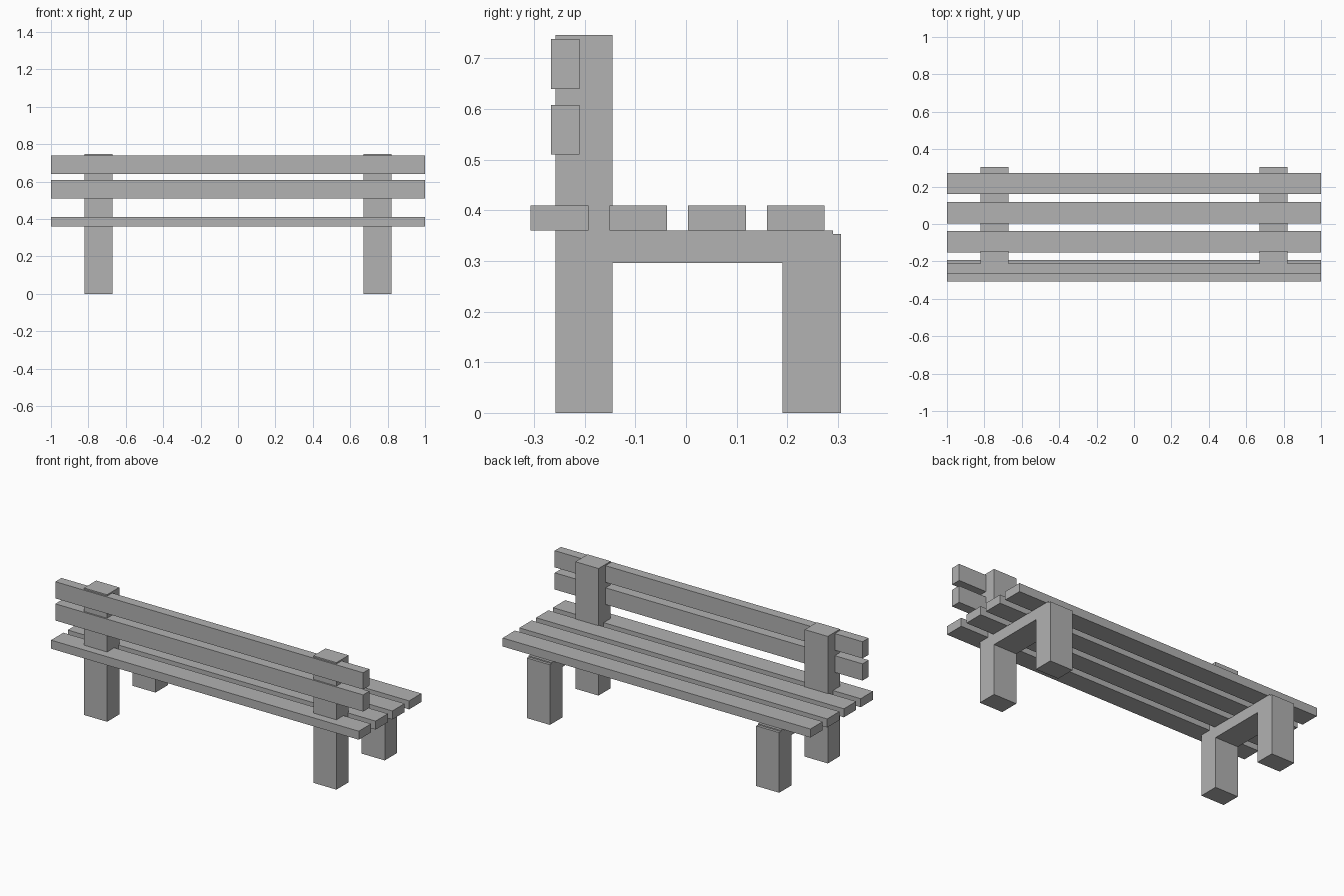
import bpy
import bmesh

if "Cube" in bpy.data.objects:
    bpy.data.objects.remove(bpy.data.objects["Cube"], do_unlink=True)

grey = bpy.data.materials.new("plain grey")
grey.use_nodes = True
colour = (0.445, 0.445, 0.445, 1)
grey.diffuse_color = colour
grey.node_tree.nodes["Principled BSDF"].inputs["Base Color"].default_value = colour


def extrude_profile(name, profile, x0, x1):
    """Extrude a closed (y, z) outline along x."""
    bm = bmesh.new()
    face = bm.faces.new([bm.verts.new((x0, y, z)) for y, z in profile])
    side = bmesh.ops.extrude_face_region(bm, geom=[face])["geom"]
    verts = [v for v in side if isinstance(v, bmesh.types.BMVert)]
    bmesh.ops.translate(bm, verts=verts, vec=(x1 - x0, 0, 0))
    bmesh.ops.recalc_face_normals(bm, faces=bm.faces)
    mesh = bpy.data.meshes.new(name)
    bm.to_mesh(mesh)
    bm.free()
    mesh.materials.append(grey)
    obj = bpy.data.objects.new(name, mesh)
    bpy.context.collection.objects.link(obj)
    return obj


def slat(name, y0, y1, z0, z1):
    return extrude_profile(name, [(y0, z0), (y1, z0), (y1, z1), (y0, z1)], -1, 1)


# Side frames: tall post, cross beam and short leg in one outline
frame = [(-0.258, 0), (-0.145, 0), (-0.145, 0.296), (0.191, 0.296),
         (0.191, 0), (0.306, 0), (0.306, 0.353), (0.29, 0.353),
         (0.29, 0.36), (-0.145, 0.36), (-0.145, 0.746), (-0.258, 0.746)]
extrude_profile("left_frame", frame, 0.67, 0.82)
extrude_profile("right_frame", frame, -0.82, -0.67)

# Seat slats
for i in range(4):
    y = -0.307 + i * 0.1555
    slat(f"seat_slat_{i + 1}", y, y + 0.114, 0.36, 0.41)

# Backrest slats
for name, z in (("lower", 0.51), ("upper", 0.64)):
    slat(f"{name}_back_slat", -0.267, -0.21, z, z + 0.098)
